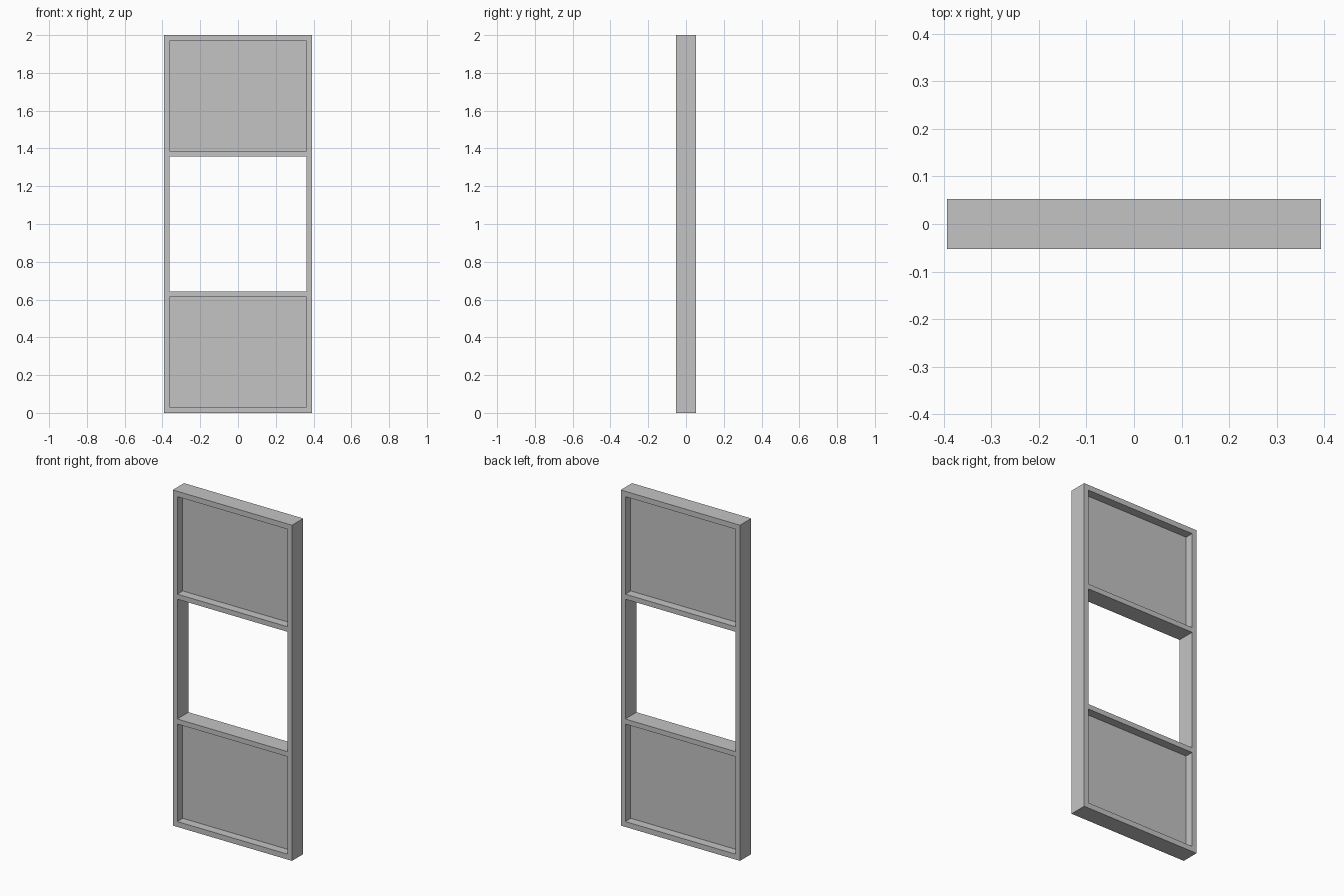
import bpy
import bmesh
from mathutils import Vector

cube = bpy.data.objects.get("Cube")
if cube:
    bpy.data.objects.remove(cube, do_unlink=True)

HALF_W, HALF_D, BAR = 0.393, 0.053, 0.03
INNER = HALF_W - BAR
PANEL_T = 0.004
# Lower and upper edge of each bay: bottom panel, open window, top panel
BAYS = [(0.032, 0.613), (0.643, 1.357), (1.387, 1.968)]

grey = bpy.data.materials.new("plain grey")
grey.use_nodes = True
colour = (0.55, 0.55, 0.55, 1)
grey.diffuse_color = colour
grey.node_tree.nodes["Principled BSDF"].inputs["Base Color"].default_value = colour


def finish(name, bm):
    bmesh.ops.recalc_face_normals(bm, faces=bm.faces[:])
    mesh = bpy.data.meshes.new(name)
    bm.to_mesh(mesh)
    bm.free()
    mesh.materials.append(grey)
    bpy.context.collection.objects.link(bpy.data.objects.new(name, mesh))


# Frame: a grid of faces with the bays left open, extruded through its depth
xs = [-HALF_W, -INNER, INNER, HALF_W]
zs = [0] + [z for bay in BAYS for z in bay] + [2]
bm = bmesh.new()
grid = [[bm.verts.new((x, -HALF_D, z)) for x in xs] for z in zs]
for r in range(len(zs) - 1):
    for c in range(len(xs) - 1):
        if c == 1 and r % 2 == 1:
            continue
        bm.faces.new((grid[r][c], grid[r][c + 1], grid[r + 1][c + 1], grid[r + 1][c]))
result = bmesh.ops.extrude_face_region(bm, geom=bm.faces[:], use_keep_orig=True)
moved = [v for v in result["geom"] if isinstance(v, bmesh.types.BMVert)]
bmesh.ops.translate(bm, verts=moved, vec=Vector((0, 2 * HALF_D, 0)))
finish("frame", bm)

# Thin infill panels set midway in the bottom and top bays
for name, (low, high) in (("lower_panel", BAYS[0]), ("upper_panel", BAYS[2])):
    bm = bmesh.new()
    bmesh.ops.create_cube(bm, size=1)
    bmesh.ops.scale(bm, verts=bm.verts, vec=(2 * INNER, PANEL_T, high - low))
    bmesh.ops.translate(bm, verts=bm.verts, vec=(0, 0, (low + high) / 2))
    finish(name, bm)
